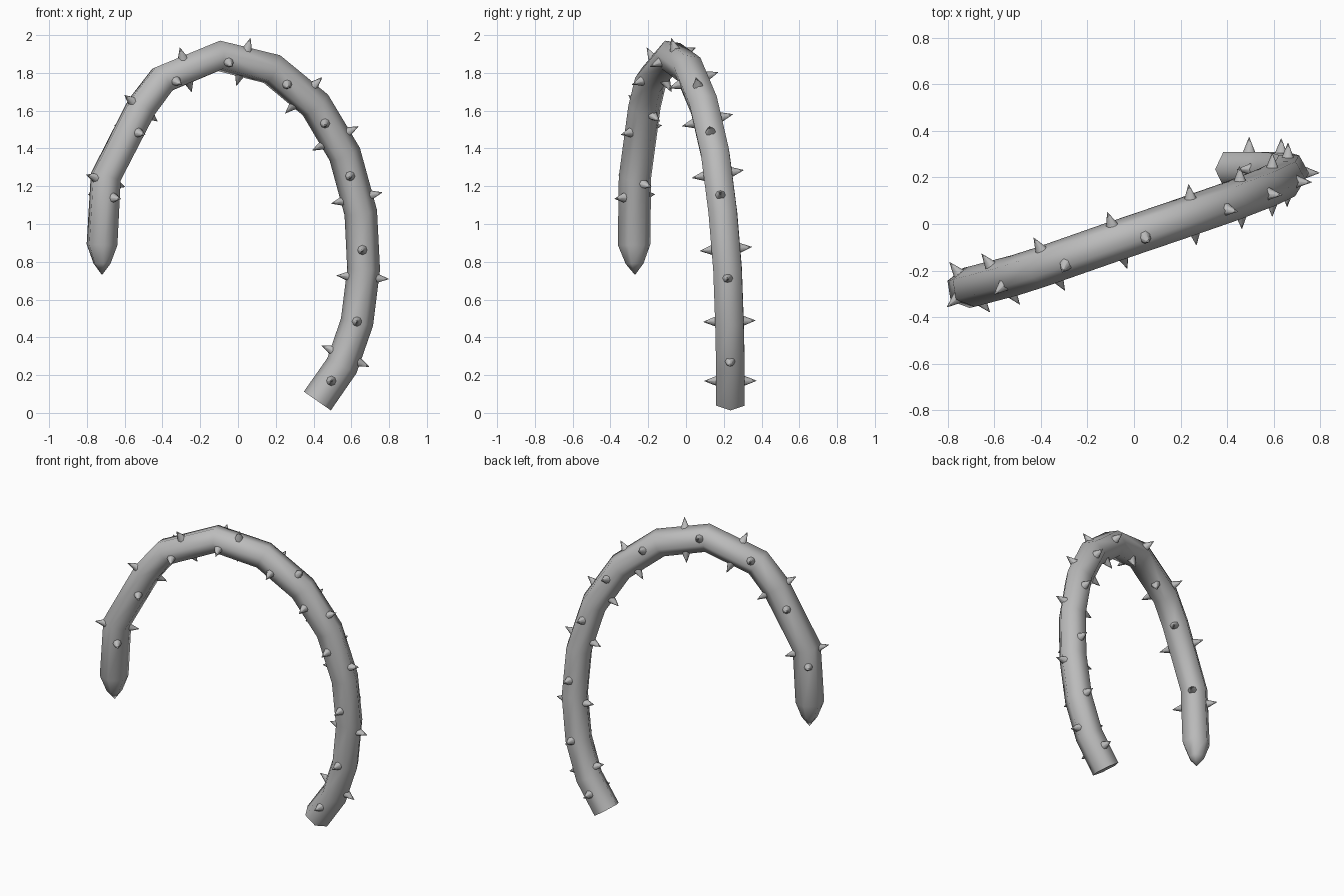
import bpy, bmesh, math
from mathutils import Vector

cube = bpy.data.objects.get("Cube")
if cube:
    bpy.data.objects.remove(cube)

SIDES = 6
RADIUS = 0.087

# Centre line from the cut base, over the arch, to the pointed tip
PATH = [Vector(p) for p in (
    (0.42, 0.235, 0.063), (0.55, 0.235, 0.25), (0.63, 0.23, 0.48),
    (0.665, 0.22, 0.76), (0.65, 0.195, 1.06), (0.565, 0.155, 1.37),
    (0.41, 0.095, 1.63), (0.18, 0.015, 1.82), (-0.10, -0.08, 1.89),
    (-0.40, -0.185, 1.765), (-0.51, -0.22, 1.62), (-0.70, -0.27, 1.25),
    (-0.72, -0.275, 0.89), (-0.72, -0.272, 0.79), (-0.72, -0.27, 0.73))]

# Places along the path (point number plus fraction) that carry spikes
SIDE_SPIKES = (0.57, 2.02, 3.36, 4.66, 5.69, 6.69, 7.9, 8.88, 10.33, 11.29)
ARCH_SPIKES = (1.22, 2.85, 4.25, 5.32, 6.27, 7.54, 8.59, 10.02, 11.06)

grey = bpy.data.materials.new("grey")
grey.use_nodes = True
grey.diffuse_color = (0.5, 0.5, 0.5, 1)
grey.node_tree.nodes["Principled BSDF"].inputs["Base Color"].default_value = (0.5, 0.5, 0.5, 1)


def make_object(name, bm, angle):
    bmesh.ops.recalc_face_normals(bm, faces=bm.faces)
    mesh = bpy.data.meshes.new(name)
    bm.to_mesh(mesh)
    bm.free()
    mesh.materials.append(grey)
    obj = bpy.data.objects.new(name, mesh)
    bpy.context.collection.objects.link(obj)
    bpy.ops.object.select_all(action='DESELECT')
    obj.select_set(True)
    bpy.context.view_layer.objects.active = obj
    bpy.ops.object.shade_smooth_by_angle(angle=math.radians(angle))
    return obj


def path_frames():
    """Tangent, outward and sideways directions carried without twist."""
    frames, out = [], None
    for i in range(len(PATH)):
        before = PATH[i] - PATH[i - 1] if i else PATH[1] - PATH[0]
        after = PATH[i + 1] - PATH[i] if i < len(PATH) - 1 else before
        tangent = (before.normalized() + after.normalized()).normalized()
        if out is None:
            out = tangent.cross(Vector((0, -1, 0))).normalized()
            if out.x < 0:
                out.negate()
        else:
            out = frames[-1][0].rotation_difference(tangent) @ out
        frames.append((tangent, out, tangent.cross(out)))
    return frames


FRAMES = path_frames()

# Stem: hexagonal rings swept along the path
bm = bmesh.new()
rings = []
for i, point in enumerate(PATH[:-1]):
    tangent, out, side = FRAMES[i]
    radius = RADIUS * (0.55 if i == len(PATH) - 2 else 1)
    ring = []
    for k in range(SIDES):
        a = math.tau * k / SIDES
        ring.append(bm.verts.new(point + radius * (math.cos(a) * out + math.sin(a) * side)))
    rings.append(ring)
for low, high in zip(rings, rings[1:]):
    for k in range(SIDES):
        n = (k + 1) % SIDES
        bm.faces.new((low[k], low[n], high[n], high[k]))
tip = bm.verts.new(PATH[-1])
for k in range(SIDES):
    bm.faces.new((rings[-1][k], rings[-1][(k + 1) % SIDES], tip))
bm.faces.new(rings[0])
make_object("stem", bm, 70)


# Spikes: opposite pairs of cones, alternating between the two directions
def add_spikes(name, stations, axis):
    bm = bmesh.new()
    for s in stations:
        i = int(s)
        f = s - i
        centre = PATH[i].lerp(PATH[i + 1], f)
        direction = FRAMES[i][axis].lerp(FRAMES[i + 1][axis], f).normalized()
        for sign in (1, -1):
            d = direction * sign
            matrix = d.to_track_quat('Z', 'Y').to_matrix().to_4x4()
            matrix.translation = centre + d * 0.1
            bmesh.ops.create_cone(bm, cap_ends=True, segments=8, radius1=0.031,
                                  radius2=0.001, depth=0.076, matrix=matrix)
    make_object(name, bm, 60)


add_spikes("side_spikes", SIDE_SPIKES, 2)
add_spikes("arch_spikes", ARCH_SPIKES, 1)
